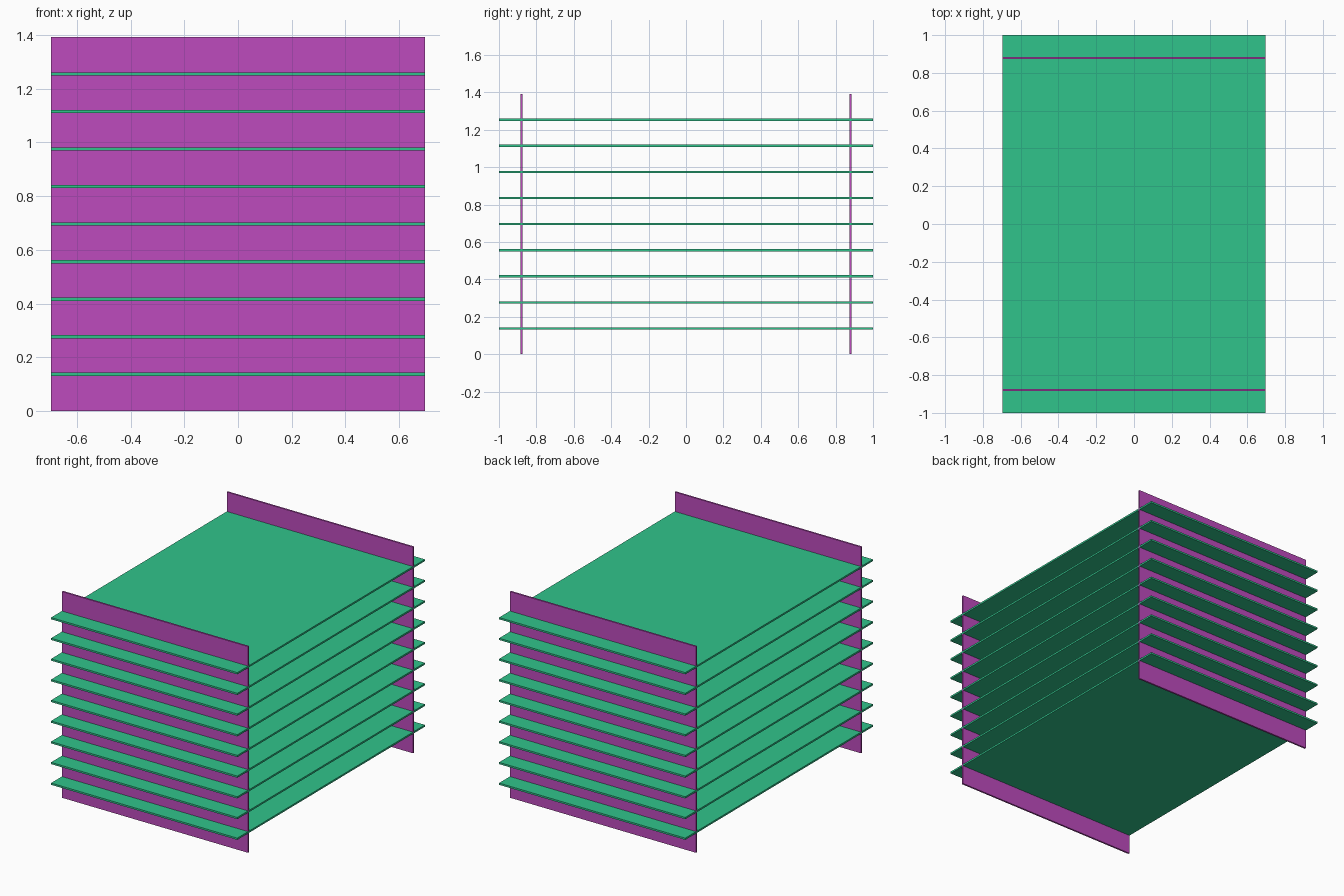
import bpy

if "Cube" in bpy.data.objects:
    bpy.data.objects.remove(bpy.data.objects["Cube"])

WIDTH, DEPTH, HEIGHT = 1.39, 2.0, 1.391
THICK = 0.012
SHELVES = 9
STEP = 0.1396
PANEL_Y = 0.879


def material(name, color):
    m = bpy.data.materials.new(name)
    m.diffuse_color = color
    m.use_nodes = True
    m.node_tree.nodes["Principled BSDF"].inputs["Base Color"].default_value = m.diffuse_color
    return m


def slab(name, size, center, mat):
    bpy.ops.mesh.primitive_cube_add(size=1, location=center)
    ob = bpy.context.object
    ob.name = name
    ob.scale = size
    bpy.ops.object.transform_apply(location=False, rotation=False, scale=True)
    ob.data.materials.append(mat)
    return ob


green = material("green", (0.03, 0.55, 0.26, 1))
purple = material("purple", (0.51, 0.07, 0.51, 1))

# Stack of horizontal shelves, centred on the panel height
for i in range(SHELVES):
    z = HEIGHT / 2 + (i - (SHELVES - 1) / 2) * STEP
    slab(f"shelf_{i + 1}", (WIDTH, DEPTH, THICK), (0, 0, z), green)

# Upright panels crossing the shelves near the front and back
for name, side in (("front_panel", -1), ("back_panel", 1)):
    slab(name, (WIDTH, THICK, HEIGHT), (0, side * PANEL_Y, HEIGHT / 2), purple)
